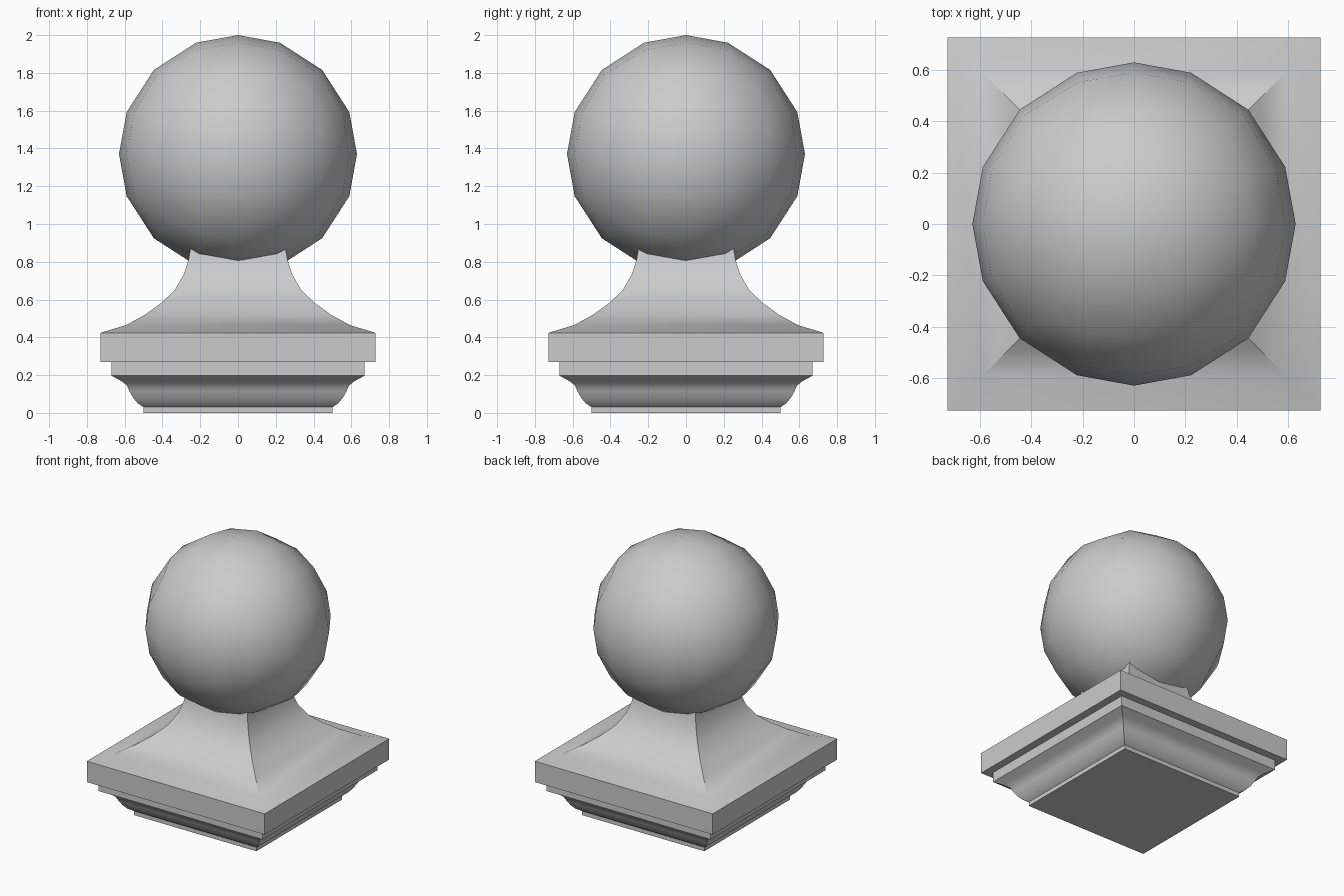
import bpy, bmesh, math

if "Cube" in bpy.data.objects:
    bpy.data.objects.remove(bpy.data.objects["Cube"])


def finish(name, bm, angle):
    bmesh.ops.recalc_face_normals(bm, faces=bm.faces)
    mesh = bpy.data.meshes.new(name)
    bm.to_mesh(mesh)
    bm.free()
    obj = bpy.data.objects.new(name, mesh)
    bpy.context.collection.objects.link(obj)
    bpy.ops.object.select_all(action='DESELECT')
    obj.select_set(True)
    bpy.context.view_layer.objects.active = obj
    bpy.ops.object.shade_smooth_by_angle(angle=math.radians(angle))
    return obj


def square_loft(name, profile):
    """Stack square rings (half width, height) into a closed mitred solid."""
    bm = bmesh.new()
    rings = [[bm.verts.new((sx * w, sy * w, z))
              for sx, sy in ((-1, -1), (1, -1), (1, 1), (-1, 1))]
             for w, z in profile]
    for a, b in zip(rings, rings[1:]):
        for i in range(4):
            j = (i + 1) % 4
            bm.faces.new((a[i], a[j], b[j], b[i]))
    bm.faces.new(rings[0][::-1])
    bm.faces.new(rings[-1])
    return finish(name, bm, 30)


def quad_ball(name, radius, height):
    """Cube split 4 x 4 per side and mapped onto a sphere."""
    bm = bmesh.new()
    bmesh.ops.create_cube(bm, size=2)
    bmesh.ops.subdivide_edges(bm, edges=bm.edges[:], cuts=3, use_grid_fill=True)
    for v in bm.verts:
        x, y, z = (c * c for c in v.co)
        v.co.x *= radius * math.sqrt(1 - y / 2 - z / 2 + y * z / 3)
        v.co.y *= radius * math.sqrt(1 - x / 2 - z / 2 + x * z / 3)
        v.co.z *= radius * math.sqrt(1 - x / 2 - y / 2 + x * y / 3)
        v.co.z += height
    return finish(name, bm, 40)


# Moulded square base, slab and flared neck
foot = [(0.50, 0), (0.50, 0.03)]
ogee = [(0.53, 0.05), (0.555, 0.08), (0.575, 0.115), (0.588, 0.145),
        (0.615, 0.167), (0.67, 0.197)]
slab = [(0.67, 0.27), (0.727, 0.27), (0.727, 0.424)]
neck = [(0.592, 0.465), (0.492, 0.52), (0.405, 0.583), (0.335, 0.65),
        (0.287, 0.733), (0.262, 0.81), (0.25, 0.88)]
square_loft("post_cap_base", foot + ogee + slab + neck)

# Ball resting in the neck
quad_ball("ball", 0.63, 1.37)
